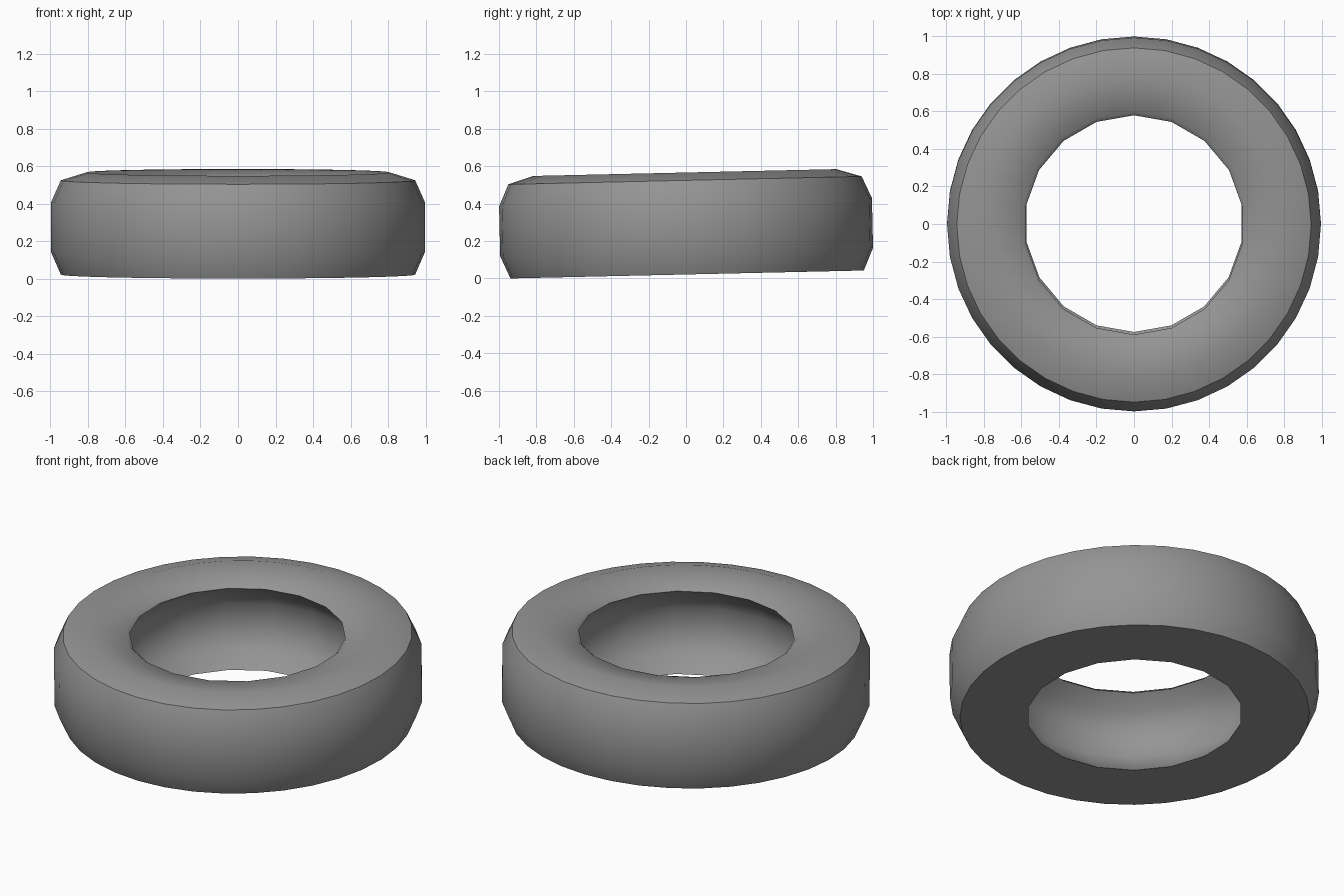
import bpy
import bmesh
from math import sin, cos, radians
from mathutils import Matrix

cube = bpy.data.objects.get("Cube")
if cube:
    bpy.data.objects.remove(cube, do_unlink=True)

SIDES = 36
STEP = radians(360 / SIDES)
TILT = 0.0225

# Closed cross-section (radius, height): tread and sidewalls, then the hollow bore
outer = [(0.945, 0), (0.997, 0.12), (0.997, 0.386), (0.945, 0.503), (0.81, 0.545)]
inner = [(0.605, 0.508), (0.585, 0.489), (0.67, 0.42), (0.725, 0.33),
         (0.725, 0.17), (0.67, 0.08), (0.582, 0)]


def add_ring(bm, radius, height, coarse):
    """Ring of vertices; a coarse ring has half as many corners."""
    ring = []
    for i in range(SIDES):
        r = radius * cos(STEP) if coarse and i % 2 == 0 else radius
        ring.append(bm.verts.new((r * cos(i * STEP), r * sin(i * STEP), height)))
    return ring


bm = bmesh.new()
rings = [add_ring(bm, r, z, False) for r, z in outer]
rings += [add_ring(bm, r, z, True) for r, z in inner]
for k, ring in enumerate(rings):
    above = rings[(k + 1) % len(rings)]
    for i in range(SIDES):
        j = (i + 1) % SIDES
        bm.faces.new((ring[i], ring[j], above[j], above[i]))
bmesh.ops.recalc_face_normals(bm, faces=bm.faces)

# Slight lean, resting on the front lower edge
bm.transform(Matrix.Translation((0, 0.006, 0.945 * sin(TILT))) @ Matrix.Rotation(TILT, 4, "X"))
mesh = bpy.data.meshes.new("tyre")
bm.to_mesh(mesh)
bm.free()

# Rubber material
rubber = bpy.data.materials.new("grey rubber")
rubber.use_nodes = True
colour = (0.3, 0.3, 0.3, 1)
rubber.diffuse_color = colour
rubber.node_tree.nodes["Principled BSDF"].inputs["Base Color"].default_value = colour
mesh.materials.append(rubber)

tyre = bpy.data.objects.new("tyre", mesh)
bpy.context.collection.objects.link(tyre)
bpy.context.view_layer.objects.active = tyre
tyre.select_set(True)
bpy.ops.object.shade_smooth_by_angle(angle=radians(35))
